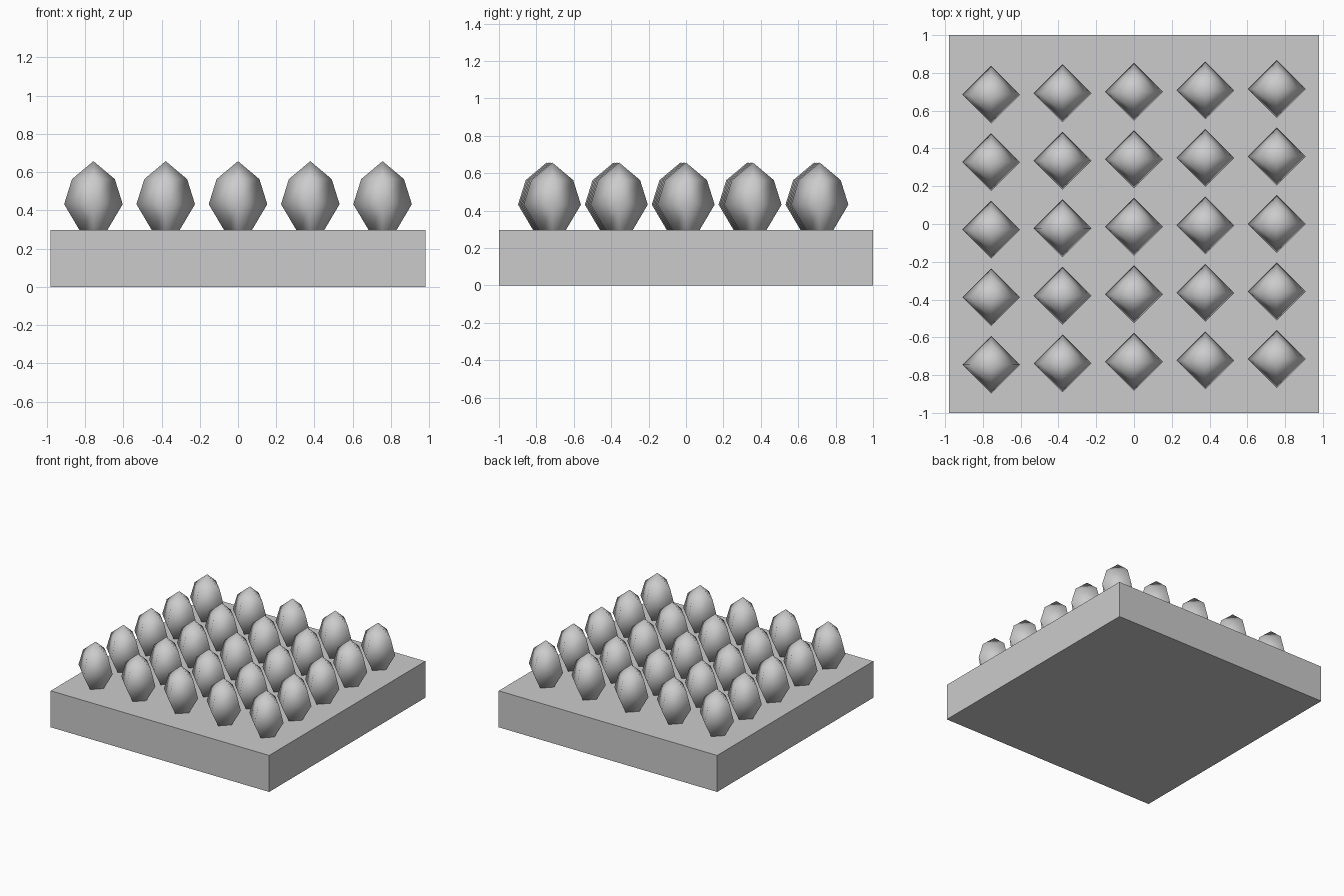
import bpy
import bmesh
from math import cos, sin, pi
from mathutils import Matrix

cube = bpy.data.objects.get("Cube")
if cube:
    bpy.data.objects.remove(cube, do_unlink=True)

grey = bpy.data.materials.new("plain_grey")
grey.use_nodes = True
colour = (0.6, 0.6, 0.6, 1)
grey.diffuse_color = colour
grey.node_tree.nodes["Principled BSDF"].inputs["Base Color"].default_value = colour


def finish(name, bm, smooth=False):
    bmesh.ops.recalc_face_normals(bm, faces=bm.faces)
    for face in bm.faces:
        face.smooth = smooth
    mesh = bpy.data.meshes.new(name)
    bm.to_mesh(mesh)
    bm.free()
    mesh.materials.append(grey)
    return mesh


def place(name, mesh, location=(0, 0, 0)):
    obj = bpy.data.objects.new(name, mesh)
    obj.location = location
    bpy.context.collection.objects.link(obj)


# Base slab
bm = bmesh.new()
bmesh.ops.create_cube(bm, size=1, matrix=Matrix.Translation((0, 0, 0.148))
                      @ Matrix.Diagonal((1.96, 2, 0.296, 1)))
place("base_slab", finish("base_slab", bm))

# Four-sided bud with smooth shading: rings of (radius, height) between two tips
rings = [(0.06, 0.275), (0.153, 0.432), (0.112, 0.563)]
bm = bmesh.new()
bottom = bm.verts.new((0, 0, 0.24))
top = bm.verts.new((0, 0, 0.657))
loops = [[bm.verts.new((r * cos(i * pi / 2), r * sin(i * pi / 2), z))
          for i in range(4)] for r, z in rings]
for i in range(4):
    j = (i + 1) % 4
    bm.faces.new((bottom, loops[0][j], loops[0][i]))
    bm.faces.new((top, loops[-1][i], loops[-1][j]))
    for low, high in zip(loops, loops[1:]):
        bm.faces.new((low[i], low[j], high[j], high[i]))
bud = finish("bud", bm, smooth=True)

# Five by five grid, its rows slightly slanted
for col in range(-2, 3):
    for row in range(-2, 3):
        x = col * 0.378
        place(f"bud_{col + 3}_{row + 3}", bud,
              (x, row * 0.3575 - 0.015 + 0.02 * x, 0))
